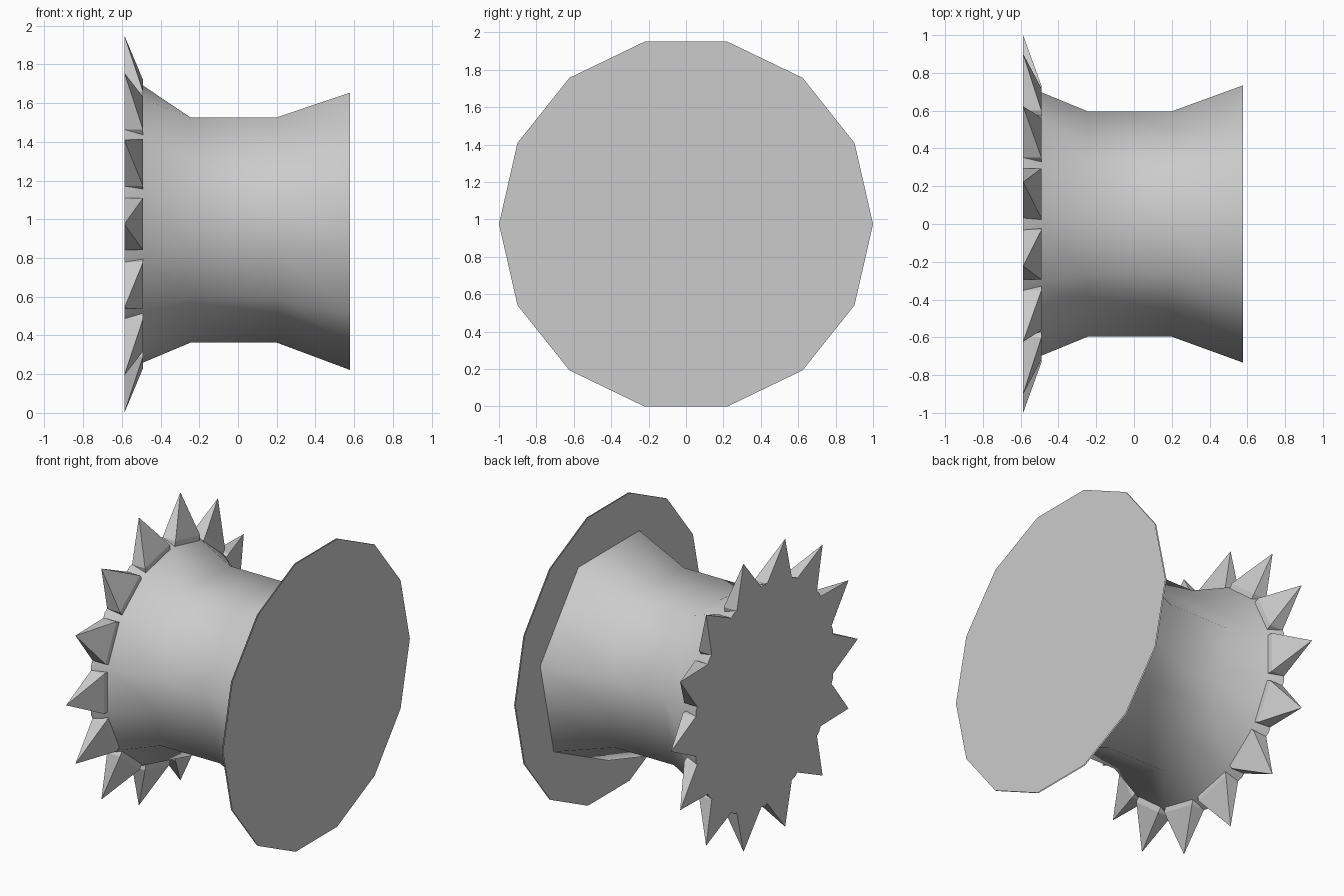
import bpy, math

if "Cube" in bpy.data.objects:
    bpy.data.objects.remove(bpy.data.objects["Cube"])

N = 14
STEP = 2 * math.pi / N
CZ = 0.975
X0, X1 = -0.587, 0.587


def pt(x, r, a, t=0.0):
    """Point at radius r and angle a around the x axis, shifted t along the tangent."""
    return (x, r * math.cos(a) - t * math.sin(a), CZ + r * math.sin(a) + t * math.cos(a))


def make(name, verts, faces, smooth=None):
    me = bpy.data.meshes.new(name)
    me.from_pydata(verts, [], faces)
    me.update()
    ob = bpy.data.objects.new(name, me)
    bpy.context.collection.objects.link(ob)
    if smooth:
        bpy.ops.object.select_all(action='DESELECT')
        bpy.context.view_layer.objects.active = ob
        ob.select_set(True)
        bpy.ops.object.shade_smooth_by_angle(angle=math.radians(smooth))
    return ob


# Waisted drum: 14 sides at the spiked end, 7 sides along the waist and flare
profile = [(X0, 0.752, 14), (-0.49, 0.715, 14), (-0.245, 0.612, 7),
           (0.2, 0.612, 7), (0.578, 0.753, 7)]
verts, faces = [], []
for x, r, sides in profile:
    for i in range(N):
        flat = math.cos(math.pi / 7) if sides == 7 and i % 2 else 1.0
        verts.append(pt(x, r * flat, (i + 0.5) * STEP))
for k in range(len(profile) - 1):
    for i in range(N):
        j = (i + 1) % N
        faces.append((k * N + i, k * N + j, (k + 1) * N + j, (k + 1) * N + i))
faces.append(tuple(reversed(range(N))))
make("drum", verts, faces, 60)

# Ring of wedge spikes, flush with the outer end face
verts, faces = [], []
for i in range(N):
    a, b = i * STEP, len(verts)
    for x, r, t in [(X0, 0.732, -0.135), (X0, 0.732, 0.135),
                    (-0.49, 0.732, 0.135), (-0.49, 0.732, -0.135), (X0, 1.0, 0)]:
        verts.append(pt(x, r, a, t))
    # skirt points sink each spike into the drum
    for x, t in [(X0, -0.135), (X0, 0.135), (-0.49, 0.135), (-0.49, -0.135)]:
        verts.append(pt(x, 0.69, a, t))
    for p in range(4):
        q = (p + 1) % 4
        faces.append((b + q, b + p, b + 4))
        faces.append((b + p, b + q, b + 5 + q, b + 5 + p))
make("spikes", verts, faces)

# Paper-thin end plate: an outer and an inner sheet
verts = [pt(x, 1.0, i * STEP) for x in (X1, 0.579) for i in range(N)]
make("end_plate", verts, [tuple(range(N)), tuple(reversed(range(N, 2 * N)))])
